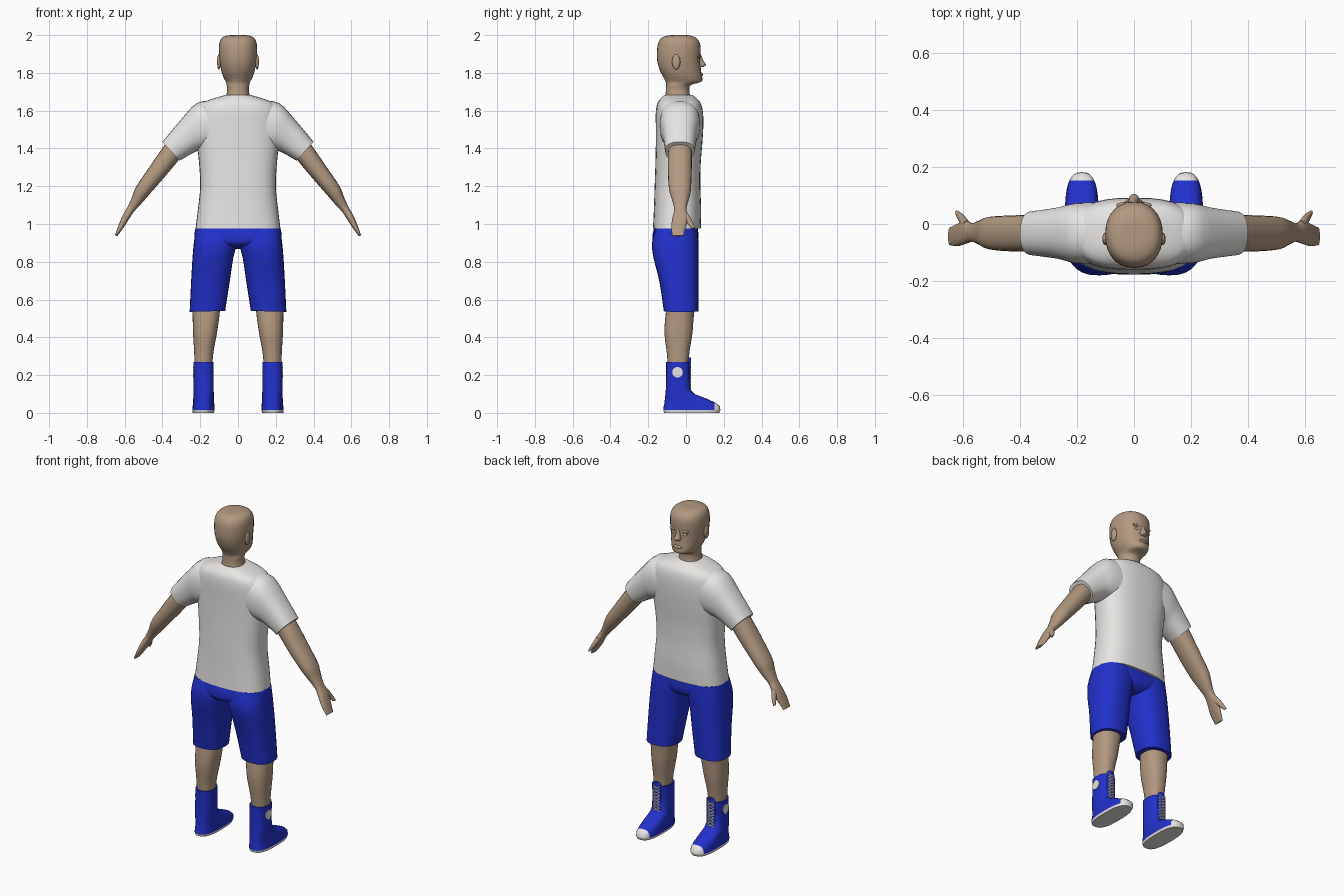
import bpy, bmesh, math
from mathutils import Vector

if "Cube" in bpy.data.objects:
    bpy.data.objects.remove(bpy.data.objects["Cube"])


def material(name, r, g, b):
    m = bpy.data.materials.new(name)
    m.diffuse_color = (r, g, b, 1)
    m.use_nodes = True
    m.node_tree.nodes["Principled BSDF"].inputs["Base Color"].default_value = m.diffuse_color
    return m


SKIN = material("skin", 0.45, 0.32, 0.22)
WHITE = material("white_cloth", 0.80, 0.79, 0.77)
BLUE = material("blue_cloth", 0.016, 0.03, 0.60)
LACE = material("lace_white", 0.75, 0.75, 0.72)
EYE = material("eye_grey", 0.55, 0.55, 0.55)


def finish(name, bm, mats, mirror=False, angle=50):
    bmesh.ops.recalc_face_normals(bm, faces=bm.faces[:])
    mesh = bpy.data.meshes.new(name)
    bm.to_mesh(mesh)
    bm.free()
    ob = bpy.data.objects.new(name, mesh)
    bpy.context.collection.objects.link(ob)
    for m in mats:
        mesh.materials.append(m)
    if mirror:
        ob.modifiers.new("mirror", 'MIRROR').use_clip = False
    bpy.ops.object.select_all(action='DESELECT')
    bpy.context.view_layer.objects.active = ob
    ob.select_set(True)
    bpy.ops.object.shade_smooth_by_angle(angle=math.radians(angle))
    return ob


def smooth_rings(rings, steps):
    """Catmull-Rom interpolation between the key rings."""
    out = []
    for i in range(len(rings) - 1):
        p0, p1 = rings[max(i - 1, 0)], rings[i]
        p2, p3 = rings[i + 1], rings[min(i + 2, len(rings) - 1)]
        for s in range(steps):
            t = s / steps
            out.append([b + 0.5 * t * (c - a + t * (2*a - 5*b + 4*c - d + t * (3*(b - c) + d - a)))
                        for a, b, c, d in zip(p0, p1, p2, p3)])
    return out + [rings[-1]]


def loft_mesh(rings, n=2.3, steps=3, sides=28):
    """Each ring: edge point (x0,z0), opposite edge point (x1,z1), y range."""
    bm = bmesh.new()
    loops = []
    for x0, z0, x1, z1, y0, y1 in smooth_rings(rings, steps):
        c = Vector(((x0 + x1) / 2, (y0 + y1) / 2, (z0 + z1) / 2))
        u = Vector((x1 - x0, 0, z1 - z0)) / 2
        loop = []
        for k in range(sides):
            a = 2 * math.pi * k / sides
            ca, sa = math.cos(a), math.sin(a)
            p = math.copysign(abs(ca) ** (2 / n), ca)
            q = math.copysign(abs(sa) ** (2 / n), sa)
            loop.append(bm.verts.new(c + u * p + Vector((0, q * (y1 - y0) / 2, 0))))
        loops.append(loop)
    for a, b in zip(loops, loops[1:]):
        for k in range(sides):
            j = (k + 1) % sides
            bm.faces.new((a[k], a[j], b[j], b[k]))
    bm.faces.new(loops[0])
    bm.faces.new(loops[-1])
    return bm


def loft(name, rings, mat, mirror=False, **kw):
    return finish(name, loft_mesh(rings, **kw), [mat], mirror)


def level(z, r, y0, y1, cx=0):
    """Horizontal ring of half width r."""
    return (cx - r, z, cx + r, z, y0, y1)


def ball(name, loc, scale, mat, mirror=False):
    bm = bmesh.new()
    bmesh.ops.create_uvsphere(bm, u_segments=16, v_segments=10, radius=1)
    bmesh.ops.scale(bm, vec=scale, verts=bm.verts[:])
    bmesh.ops.translate(bm, vec=loc, verts=bm.verts[:])
    return finish(name, bm, [mat], mirror)


# Head and neck
loft("head", [
    level(1.64, .075, -.115, .03), level(1.70, .058, -.107, .018), level(1.735, .060, -.105, .025),
    level(1.752, .064, -.108, .080), level(1.775, .076, -.118, .086), level(1.81, .088, -.137, .080),
    level(1.86, .097, -.152, .076), level(1.91, .101, -.154, .078), level(1.955, .099, -.148, .074),
    level(1.985, .085, -.130, .055), level(1.998, .055, -.095, .020), level(2.0, .02, -.05, -.01),
], SKIN, n=2.2)

# Face details
loft("nose", [level(1.90, .010, .04, .078), level(1.865, .014, .04, .092),
              level(1.842, .020, .04, .106), level(1.830, .016, .04, .088)], SKIN, sides=12)
ball("ear", (.101, -.052, 1.858), (.010, .022, .040), SKIN, True)
ball("brow", (.037, .066, 1.888), (.026, .010, .008), SKIN, True)
ball("eye", (.037, .066, 1.868), (.015, .007, .007), EYE, True)
ball("lips", (0, .080, 1.792), (.028, .011, .009), SKIN)

# Shirt
loft("shirt_body", [
    level(.975, .225, -.175, .078), level(1.08, .212, -.170, .080), level(1.20, .200, -.166, .076),
    level(1.32, .206, -.162, .078), level(1.42, .216, -.160, .086), level(1.52, .222, -.160, .092),
    level(1.59, .218, -.160, .090), level(1.635, .195, -.153, .080), level(1.66, .145, -.138, .062),
    level(1.683, .066, -.115, .035),
], WHITE, n=2.6, sides=36)
loft("sleeve", [
    (.12, 1.65, .12, 1.40, -.140, .075), (.215, 1.642, .195, 1.39, -.138, .073),
    (.30, 1.555, .235, 1.378, -.122, .058), (.40, 1.435, .31, 1.335, -.110, .045),
], WHITE, True, n=2.4)

# Arms and hands
loft("arm", [
    (.355, 1.46, .28, 1.38, -.092, .030), (.40, 1.402, .325, 1.325, -.096, .032),
    (.47, 1.30, .392, 1.245, -.096, .030), (.538, 1.20, .462, 1.165, -.090, .026),
    (.560, 1.145, .505, 1.115, -.075, .015), (.585, 1.09, .548, 1.068, -.062, .002),
    (.608, 1.05, .575, 1.030, -.070, .012), (.632, .995, .605, .982, -.078, .000),
    (.652, .940, .640, .935, -.074, -.012),
], SKIN, True, sides=20)
loft("thumb", [
    (.600, 1.06, .572, 1.045, -.040, .012), (.615, 1.015, .595, 1.005, .000, .036),
    (.627, .980, .617, .975, .030, .048),
], SKIN, True, sides=12)

# Shorts
loft("shorts_waist", [
    level(.985, .222, -.168, .062), level(.93, .228, -.178, .066), level(.89, .15, -.165, .055),
    level(.868, .03, -.09, .02),
], BLUE, n=2.5, sides=36)
loft("shorts_leg", [
    (.00, .975, .224, .975, -.160, .060), (.005, .90, .234, .90, -.180, .066),
    (.025, .82, .241, .82, -.172, .066), (.043, .70, .248, .70, -.142, .065),
    (.068, .54, .256, .535, -.117, .065),
], BLUE, True, n=2.5)

# Bare lower legs
loft("lower_leg", [
    (.092, .58, .243, .58, -.100, .050), (.100, .50, .240, .50, -.110, .040),
    (.112, .42, .238, .42, -.114, .034), (.130, .32, .232, .32, -.102, .018),
    (.137, .24, .230, .24, -.095, .010),
], SKIN, True)

# Boots: white sole and toe cap split off by planes
bm = loft_mesh([
    level(0, .056, -.116, .176, .184), level(.014, .059, -.120, .182, .183),
    level(.035, .058, -.118, .180, .182), level(.052, .056, -.114, .160, .182),
    level(.075, .055, -.112, .110, .182), level(.100, .054, -.109, .045, .182),
    level(.125, .053, -.107, .020, .182), level(.20, .053, -.105, .018, .182),
    level(.27, .053, -.105, .020, .182),
], n=2.7, steps=1, sides=36)
for co, no in (((0, .152, 0), (0, 1, 0)), ((0, 0, .014), (0, 0, 1))):
    bmesh.ops.bisect_plane(bm, geom=bm.verts[:] + bm.edges[:] + bm.faces[:],
                           plane_co=co, plane_no=no)
for f in bm.faces:
    c = f.calc_center_median()
    f.material_index = 1 if c.z < .0139 or c.y > .152 else 0
finish("boot", bm, [BLUE, WHITE], True, 45)

# Boot tongue
loft("boot_tongue", [level(.12, .024, .000, .023, .182), level(.26, .026, .002, .026, .182),
                     level(.292, .014, .006, .026, .182)], BLUE, True, sides=12)

# Round ankle patch
bm = bmesh.new()
bmesh.ops.create_cone(bm, cap_ends=True, segments=20, radius1=.028, radius2=.028, depth=.009)
for v in bm.verts:
    v.co = Vector((v.co.z + .2335, v.co.x - .045, v.co.y + .215))
finish("ankle_patch", bm, [WHITE], True, 40)

# Crossed laces
bm = bmesh.new()
for side in (-1, 1):
    pts = [Vector((.182 + side * (-1) ** i * .023, .0235, .118 + i * .019)) for i in range(9)]
    for a, b in zip(pts, pts[1:]):
        d = b - a
        m = d.to_track_quat('Z', 'Y').to_matrix().to_4x4()
        m.translation = (a + b) / 2
        bmesh.ops.create_cone(bm, cap_ends=True, segments=6, radius1=.0035, radius2=.0035,
                              depth=d.length, matrix=m)
finish("laces", bm, [LACE], True)
